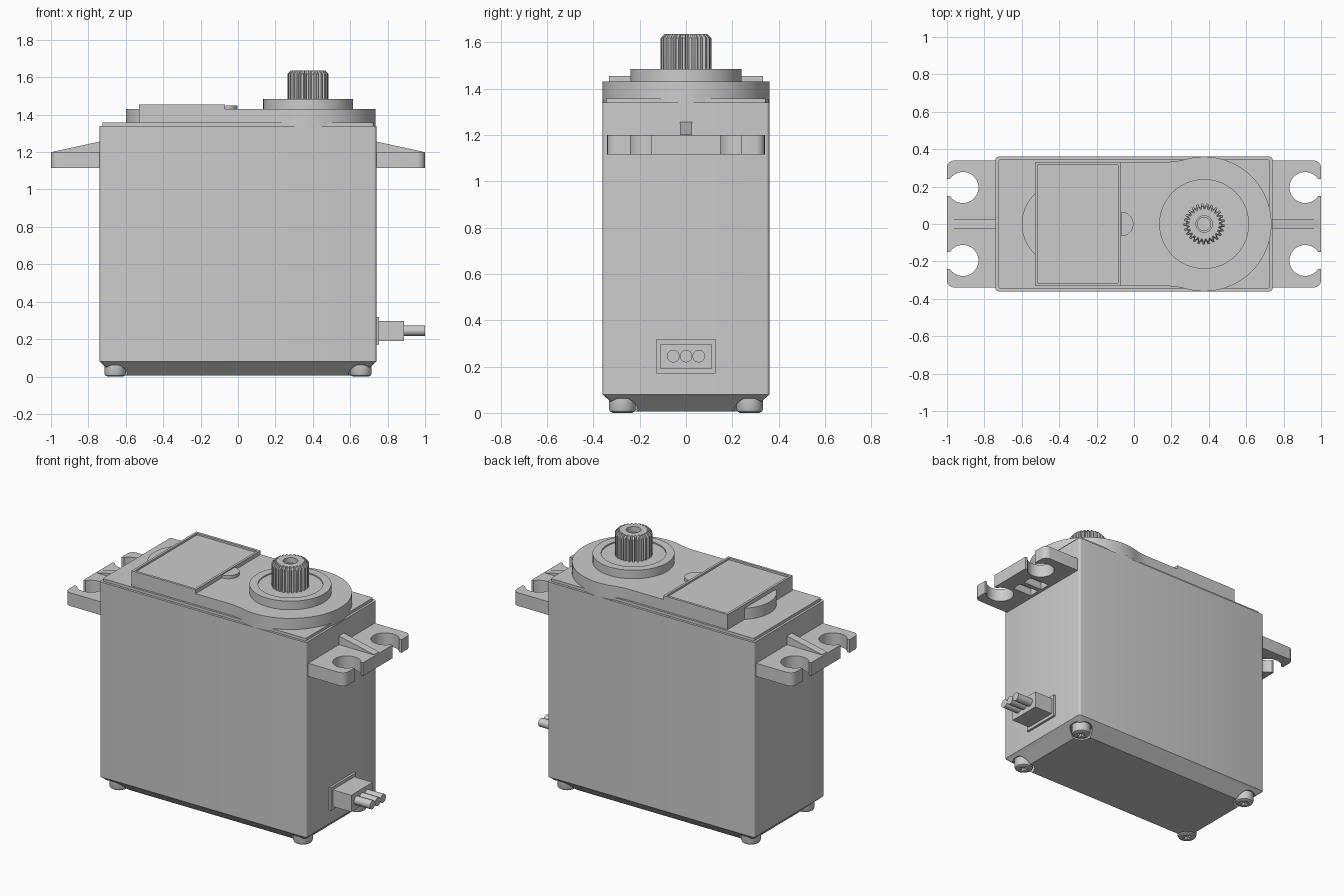
import bpy, bmesh, math
from mathutils import Matrix, Vector

cube = bpy.data.objects.get("Cube")
if cube:
    bpy.data.objects.remove(cube)

GREY = (0.6, 0.6, 0.6, 1)
plastic = bpy.data.materials.new("grey_plastic")
plastic.use_nodes = True
plastic.diffuse_color = GREY
plastic.node_tree.nodes["Principled BSDF"].inputs["Base Color"].default_value = GREY


def arc(cx, cy, r, a0, a1, n):
    """Points on an arc, angles in degrees."""
    angles = [math.radians(a0 + (a1 - a0) * i / n) for i in range(n + 1)]
    return [(cx + r * math.cos(a), cy + r * math.sin(a)) for a in angles]


def circle(cx, cy, r, n=48):
    return arc(cx, cy, r, 0, 360, n)[:-1]


def rect(x0, x1, y0, y1):
    return [(x0, y0), (x1, y0), (x1, y1), (x0, y1)]


def round_rect(hx, hy, r):
    pts = []
    for sx, sy, a in ((1, 1, 0), (-1, 1, 90), (-1, -1, 180), (1, -1, 270)):
        pts += arc(sx * (hx - r), sy * (hy - r), r, a, a + 90, 4)
    return pts


def loft(name, rings, smooth=True, matrix=None):
    """Solid skinned through (outline, height) rings of equal point count."""
    bm = bmesh.new()
    loops = [[bm.verts.new((x, y, z)) for x, y in pts] for pts, z in rings]
    bm.faces.new(loops[0][::-1])
    bm.faces.new(loops[-1])
    for lo, hi in zip(loops, loops[1:]):
        for i in range(len(lo)):
            j = (i + 1) % len(lo)
            bm.faces.new((lo[i], lo[j], hi[j], hi[i]))
    if matrix:
        bm.transform(matrix)
    bmesh.ops.recalc_face_normals(bm, faces=bm.faces)
    mesh = bpy.data.meshes.new(name)
    bm.to_mesh(mesh)
    bm.free()
    obj = bpy.data.objects.new(name, mesh)
    bpy.context.scene.collection.objects.link(obj)
    mesh.materials.append(plastic)
    if smooth:
        shade(obj)
    return obj


def prism(name, pts, z0, z1, **kw):
    return loft(name, [(pts, z0), (pts, z1)], **kw)


def shade(obj):
    bpy.ops.object.select_all(action='DESELECT')
    obj.select_set(True)
    bpy.context.view_layer.objects.active = obj
    bpy.ops.object.shade_smooth_by_angle(angle=math.radians(30))


def cut(obj, cutters):
    """Subtract the cutters from the part, then discard them."""
    for c in cutters:
        m = obj.modifiers.new("cut", 'BOOLEAN')
        m.operation, m.solver, m.object = 'DIFFERENCE', 'EXACT', c
        c.hide_render = True
    graph = bpy.context.evaluated_depsgraph_get()
    mesh = bpy.data.meshes.new_from_object(obj.evaluated_get(graph))
    obj.modifiers.clear()
    obj.data = mesh
    for c in cutters:
        bpy.data.objects.remove(c)
    shade(obj)


# Case with a tapered base and pockets for the corner screws
SCREWS = [(sx * 0.657, sy * 0.275) for sx in (-1, 1) for sy in (-1, 1)]
body = round_rect(0.74, 0.36, 0.015)
case = loft("case", [(round_rect(0.66, 0.28, 0.01), 0.005), (body, 0.08), (body, 1.34)])
cut(case, [prism("pocket", circle(x, y, 0.068, 32), -0.1, 0.062) for x, y in SCREWS])

# Corner screws with rounded heads and cross recesses
for x, y in SCREWS:
    screw = loft("corner_screw", [(circle(x, y, r, 32), z) for r, z in
                 ((0.042, 0), (0.053, 0.006), (0.058, 0.018), (0.058, 0.064))])
    cut(screw, [prism("slot", rect(x - a, x + a, y - b, y + b), -0.02, 0.02)
                for a, b in ((0.03, 0.008), (0.008, 0.03))])

# Lid: thin plate, raised deck flowing into a round gear housing, end bulge
GX = 0.375
prism("lid_plate", round_rect(0.725, 0.345, 0.01), 1.34, 1.358)
R, F, HY = 0.36, 0.4, 0.332
dx = math.sqrt((R + F) ** 2 - (HY + F) ** 2)
a = math.degrees(math.asin((HY + F) / (R + F)))
side = [(-0.53, HY)] + arc(GX - dx, HY + F, F, -90, -a, 6)
housing = arc(GX, 0, R, 180 - a, a - 180, 64)
deck = side + housing[1:-1] + [(x, -y) for x, y in reversed(side)]
prism("lid_deck", deck, 1.355, 1.43)
prism("gear_housing", circle(GX, 0, R, 72), 1.335, 1.429)
prism("lid_bulge", arc(-0.38, 0, 0.22, 90, 270, 32), 1.355, 1.43)

# Label frame with a shallow recess and a small round tab
frame = prism("label_frame", rect(-0.53, -0.07, -HY, HY), 1.42, 1.455)
cut(frame, [prism("recess", rect(-0.515, -0.085, -0.316, 0.316), 1.443, 1.5)])
prism("label_tab", arc(-0.068, 0, 0.065, -90, 90, 20), 1.425, 1.45)

# Output boss with a shallow dish
boss = prism("output_boss", circle(GX, 0, 0.24, 64), 1.425, 1.485)
cut(boss, [prism("dish", circle(GX, 0, 0.19, 64), 1.477, 1.6)])


# Splined output shaft with a chamfered top and a screw hole
def spline(scale, teeth=25, root=0.094, tip=0.11):
    pts = []
    for i in range(teeth):
        for f, r in ((0, root), (0.3, root), (0.45, tip), (0.85, tip)):
            t = math.tau * (i + f) / teeth
            pts.append((GX + scale * r * math.cos(t), scale * r * math.sin(t)))
    return pts


shaft = loft("output_shaft", [(spline(1), 1.47), (spline(1), 1.618), (spline(0.85), 1.635)])
cut(shaft, [loft("hole", [(circle(GX, 0, r, 32), z) for r, z in
            ((0.035, 1.54), (0.035, 1.6), (0.044, 1.6), (0.044, 1.7))])])

# Mounting ears with open screw holes, underside pocket and sloping rib
for s, label in ((1, "left"), (-1, "right")):
    half = [(s * x, y) for x, y in [(0.735, 0.34)] + arc(0.96, 0.3, 0.04, 90, 0, 6)]
    ear = prism(label + "_mounting_ear",
                half + [(x, -y) for x, y in reversed(half)], 1.115, 1.2)
    cutters = [prism("pocket", rect(*sorted((s * 0.76, s * 0.9)), y - 0.035, y + 0.035),
                     1.0, 1.165) for y in (-0.05, 0.05)]
    for y in (-0.195, 0.195):
        cutters.append(prism("hole", circle(s * 0.915, y, 0.083), 1.0, 1.3))
        cutters.append(prism("gap", rect(*sorted((s * 0.93, s * 1.1)),
                                         y - 0.045, y + 0.045), 1.0, 1.3))
    cut(ear, cutters)
    upright = Matrix.Rotation(math.pi / 2, 4, 'X')
    prism(label + "_ear_rib", [(s * 0.735, 1.19), (s * 0.99, 1.19), (s * 0.99, 1.202),
          (s * 0.735, 1.257)], -0.025, 0.025, matrix=upright)

# Cable outlet: flange, strain relief and three wires along +x
along_x = Matrix(((0, 0, 1, 0), (1, 0, 0, 0), (0, 1, 0, 0), (0, 0, 0, 1)))
prism("cable_flange", rect(-0.128, 0.128, 0.17, 0.318), 0.73, 0.755, matrix=along_x)
prism("cable_relief", rect(-0.11, 0.11, 0.19, 0.298), 0.75, 0.887, matrix=along_x)
for y in (-0.055, 0, 0.055):
    prism("cable_wire", circle(y, 0.245, 0.027, 24), 0.88, 1.0, matrix=along_x)
